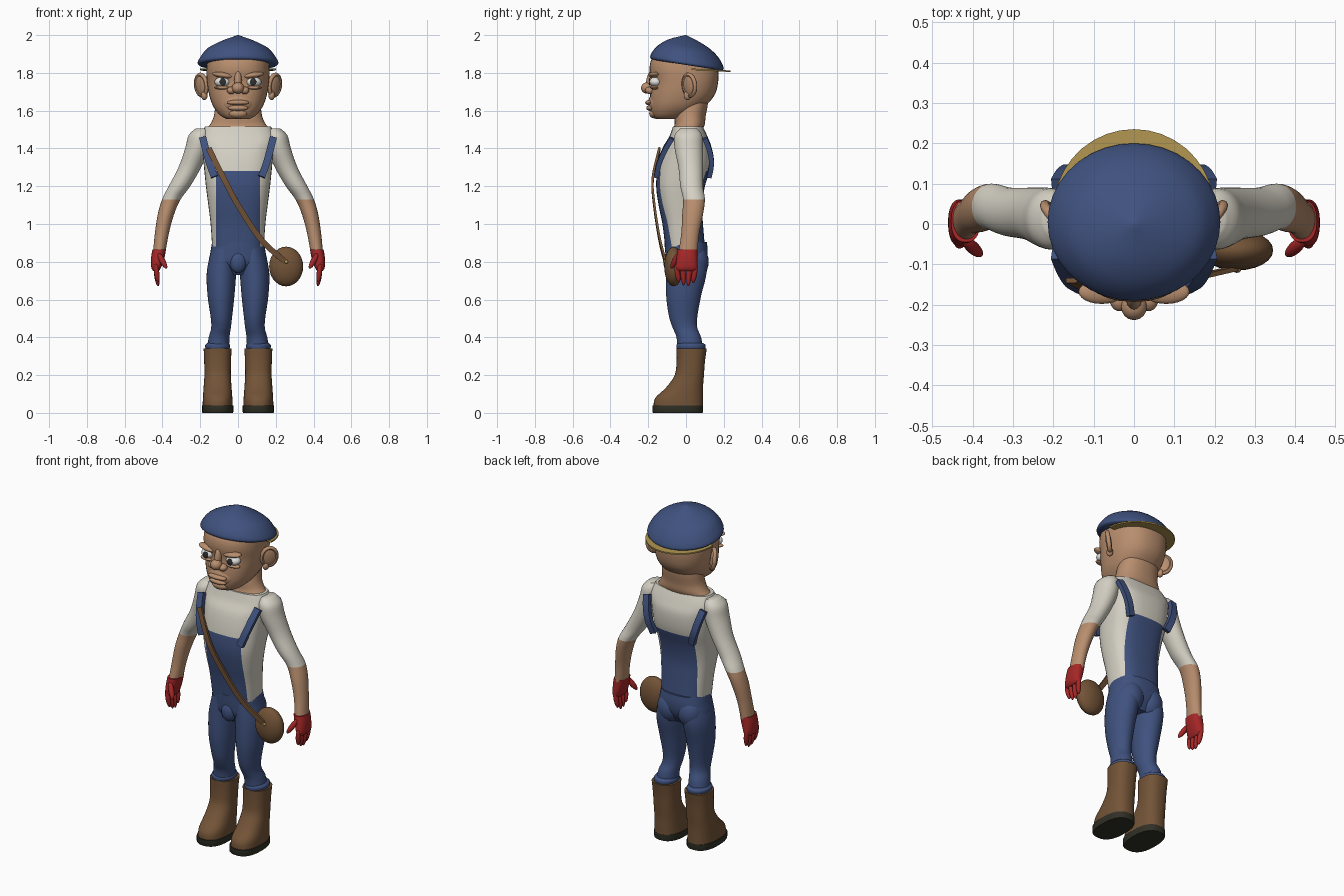
import bpy, bmesh, math
from mathutils import Vector, Matrix, Euler

cube = bpy.data.objects.get("Cube")
if cube:
    bpy.data.objects.remove(cube, do_unlink=True)


def material(name, *rgb):
    mat = bpy.data.materials.new(name)
    mat.use_nodes = True
    mat.diffuse_color = (*rgb, 1)
    shader = next(node for node in mat.node_tree.nodes if node.type == "BSDF_PRINCIPLED")
    shader.inputs["Base Color"].default_value = (*rgb, 1)
    return mat


skin = material("skin", .48, .27, .155)
blue = material("denim blue", .05, .083, .21)
cloth = material("off white cloth", .66, .63, .55)
leather = material("brown leather", .17, .087, .038)
red = material("glove red", .38, .02, .02)
rubber = material("dark rubber", .03, .03, .02)
gold = material("gold", .43, .3, .08)
white = material("eye white", .75, .75, .72)
dark = material("iris dark", .03, .03, .03)


def finish(name, bm, mats, mirror=False, rule=None):
    """Turn a bmesh into a smooth object, coloured by an optional rule."""
    bmesh.ops.recalc_face_normals(bm, faces=bm.faces)
    for face in bm.faces:
        face.smooth = True
        if rule:
            face.material_index = rule(face.calc_center_median())
    mesh = bpy.data.meshes.new(name)
    bm.to_mesh(mesh)
    bm.free()
    mesh.set_sharp_from_angle(angle=math.radians(45))
    for mat in mats:
        mesh.materials.append(mat)
    obj = bpy.data.objects.new(name, mesh)
    bpy.context.scene.collection.objects.link(obj)
    if mirror:
        modifier = obj.modifiers.new("Mirror", "MIRROR")
        modifier.use_mirror_merge = False


def spline(rows, steps):
    """Smooth interpolation through rows of numbers."""
    out = []
    last = len(rows) - 1
    for i in range(last):
        before, start = rows[max(i - 1, 0)], rows[i]
        end, after = rows[i + 1], rows[min(i + 2, last)]
        for step in range(steps):
            t = step / steps
            out.append([q + t / 2 * (r - p + t * (2 * p - 5 * q + 4 * r - u
                                                  + t * (3 * (q - r) + u - p)))
                        for p, q, r, u in zip(before, start, end, after)])
    return out + [list(rows[-1])]


def bridge(rings):
    """Join rings of points and close both ends."""
    bm = bmesh.new()
    loops = [[bm.verts.new(point) for point in ring] for ring in rings]
    count = len(loops[0])
    for low, high in zip(loops, loops[1:]):
        for i in range(count):
            j = (i + 1) % count
            bm.faces.new((low[i], low[j], high[j], high[i]))
    bm.faces.new(loops[0][::-1])
    bm.faces.new(loops[-1])
    return bm


def loft(rows, power=2, steps=4, centre=0, sides=36):
    """Rows are height, half width, front y, back y and, if it varies, centre x."""
    rings = []
    for z, width, front, back, *shift in spline(rows, steps):
        ring = []
        for i in range(sides):
            angle = math.tau * i / sides
            across, deep = (math.copysign(abs(v) ** (2 / power), v)
                            for v in (math.cos(angle), math.sin(angle)))
            ring.append((sum(shift, centre) + width * across,
                         (front + back + (back - front) * deep) / 2, z))
        rings.append(ring)
    return bridge(rings)


def cut(bm, point, normal, remove=False):
    bmesh.ops.bisect_plane(bm, geom=bm.verts[:] + bm.edges[:] + bm.faces[:],
                           plane_co=point, plane_no=normal, clear_outer=remove)


def ball(name, centre, radii, mat, mirror=False, turn=(0, 0, 0)):
    bm = bmesh.new()
    place = Matrix.LocRotScale(Vector(centre), Euler(turn), Vector(radii))
    bmesh.ops.create_uvsphere(bm, u_segments=24, v_segments=14, radius=1, matrix=place)
    finish(name, bm, [mat], mirror)


def ribbon(name, points, width, thickness, mat, mirror=False):
    """Flat strap that follows a path, its broad side facing y."""
    path = [Vector(point) for point in spline(points, 5)]
    rings = []
    for i, point in enumerate(path):
        along = (path[min(i + 1, len(path) - 1)] - path[max(i - 1, 0)]).normalized()
        side = along.cross(Vector((0, 1, 0))).normalized()
        out = side.cross(along) * thickness / 2
        side *= width / 2
        rings.append([point + side + out, point - side + out,
                      point - side - out, point + side - out])
    finish(name, bridge(rings), [mat], mirror)


# Torso: shirt with the bib cut in front and back
bib_side, bib_top = .117, 1.28
torso = loft([(.88, .137, -.11, .1), (1, .145, -.125, .09), (1.1, .157, -.145, .085),
              (1.2, .17, -.158, .1), (1.3, .18, -.15, .13), (1.4, .19, -.125, .135),
              (1.46, .2, -.09, .115), (1.515, .175, -.07, .09)], 2.7)
for sign in (-1, 1):
    cut(torso, (sign * bib_side, 0, 0), (1, 0, 0))
cut(torso, (0, 0, bib_top), (0, 0, 1))
finish("shirt_and_bib", torso, [cloth, blue],
       rule=lambda p: int(abs(p.x) < bib_side and p.z < bib_top))

# Suspenders and shoulder bag
for name, depths in (("front_suspender", (-.075, -.113, -.143, -.157)),
                     ("back_suspender", (.1, .125, .135, .122))):
    path = [(x, y, z) for x, y, z in zip((.186, .17, .15, .125), depths, (1.455, 1.39, 1.32, 1.25))]
    ribbon(name, path, .038, .026, blue, True)
ribbon("bag_strap", [(-.155, -.14, 1.4), (-.075, -.176, 1.24), (0, -.168, 1.1),
                     (.12, -.14, .92), (.25, -.11, .8)], .03, .012, leather)
ball("bag", (.255, -.065, .775), (.09, .05, .105), leather)
ball("bag_button", (.255, -.114, .8), (.01, .007, .01), gold)

# Arms: sleeve to the elbow, then bare forearm
sleeve_end = 1.13
arm = loft([(1.505, .035, -.03, .06, .19), (1.47, .058, -.06, .085, .203), (1.4, .065, -.06, .09, .215),
            (1.3, .06, -.04, .09, .255), (1.2, .057, -.03, .09, .31),
            (sleeve_end, .049, -.015, .1, .353), (1.05, .043, -.02, .09, .382),
            (.95, .037, -.025, .07, .403), (.85, .033, -.04, .06, .417)])
cut(arm, (0, 0, sleeve_end), (0, 0, 1))
finish("arm", arm, [skin, cloth], True, lambda p: int(p.z > sleeve_end))

# Gloves
palm = loft([(.865, .036, -.045, .06, .417), (.82, .035, -.05, .06, .425),
             (.77, .026, -.055, .06, .433), (.75, .014, -.045, .05, .433)], 2.4)
finish("glove_palm", palm, [red], True)
for i, length in enumerate((.05, .058, .06, .052)):
    ball("finger", (.43, .03 * i - .045, .79 - length), (.014, .014, length), red, True,
         (.15 - .1 * i, .12, 0))
ball("thumb", (.4, -.058, .805), (.015, .016, .05), red, True, (-.4, .5, 0))

# Trousers
hips = loft([(.905, .137, -.114, .11), (.85, .146, -.11, .115), (.79, .154, -.1, .105),
             (.73, .12, -.06, .07)], 2.4)
finish("trouser_hips", hips, [blue])
leg = loft([(.87, .066, -.1, .1, .072), (.75, .078, -.105, .11, .087), (.62, .071, -.105, .08, .09),
            (.51, .057, -.09, .06, .088), (.45, .052, -.07, .06, .09), (.4, .055, -.05, .08, .1),
            (.33, .06, -.045, .09, .107)])
finish("trouser_leg", leg, [blue], True)
foot_x = .108
cuff = loft([(.335, .06, -.045, .1), (.345, .065, -.05, .103), (.36, .065, -.05, .103),
             (.37, .055, -.04, .09)], centre=foot_x)
finish("trouser_cuff", cuff, [blue], True)
ball("buttock", (.066, .05, .8), (.074, .07, .09), blue, True)
ball("trouser_front", (0, -.085, .8), (.045, .035, .06), blue)

# Boots
boot = loft([(.035, .079, -.172, .09), (.08, .078, -.162, .09), (.135, .074, -.105, .09),
             (.2, .07, -.06, .095), (.27, .071, -.05, .1), (.342, .074, -.05, .11)], 2.4, centre=foot_x)
finish("boot", boot, [leather], True)
sole = loft([(0, .08, -.174, .088), (.006, .083, -.178, .09), (.038, .083, -.178, .09)],
            2.5, steps=1, centre=foot_x)
finish("boot_sole", sole, [rubber], True)

# Neck and head
neck = loft([(1.505, .17, -.066, .09), (1.53, .146, -.06, .1), (1.57, .128, -.06, .104),
             (1.63, .12, -.05, .115), (1.7, .11, -.04, .12)], 2.2)
finish("neck", neck, [skin])
head = loft([(1.555, .06, -.16, -.03), (1.575, .094, -.178, .02), (1.62, .13, -.19, .095),
             (1.68, .152, -.19, .15), (1.75, .164, -.183, .17), (1.82, .167, -.193, .17),
             (1.88, .155, -.178, .15), (1.93, .11, -.12, .11)], 2.3)
finish("head", head, [skin])

# Face
ball("nose_tip", (0, -.205, 1.72), (.032, .033, .03), skin)
ball("nose_bridge", (0, -.184, 1.76), (.02, .026, .06), skin, turn=(-.2, 0, 0))
ball("nostril", (.036, -.19, 1.707), (.023, .026, .02), skin, True)
ball("muzzle", (0, -.15, 1.64), (.085, .05, .06), skin)
ball("upper_lip", (0, -.194, 1.643), (.06, .022, .014), skin)
ball("lower_lip", (0, -.19, 1.614), (.054, .02, .015), skin)
ball("chin", (0, -.165, 1.585), (.05, .03, .026), skin)
ball("eyeball", (.082, -.16, 1.752), (.042, .035, .027), white, True)
ball("iris", (.08, -.192, 1.752), (.017, .005, .02), dark, True)
ball("brow", (.08, -.168, 1.788), (.058, .03, .016), skin, True, (0, -.15, 0))
ball("lower_lid", (.082, -.166, 1.722), (.046, .024, .01), skin, True)

# Ears: bowl, rolled rim and lobe
tilt = (0, .12, -.75)
ear_centre = Vector((.194, .018, 1.735))
ball("ear_bowl", ear_centre, (.016, .042, .06), skin, True, tilt)
ear_place = Matrix.LocRotScale(ear_centre, Euler(tilt), None)
circle = [(math.cos(math.tau * i / 24), math.sin(math.tau * i / 24)) for i in range(24)]
roll = .012
rim = [[ear_place @ Vector((roll * u, (.04 + roll * v) * c, (.055 + roll * v) * s))
        for u, v in circle[::3]] for c, s in circle + circle[:1]]
finish("ear_rim", bridge(rim), [skin], True)
ball("ear_lobe", (.178, .008, 1.68), (.017, .02, .024), skin, True)

# Cap tipped to the back, with a visor behind
cap = loft([(1.842, .205, -.18, .19), (1.855, .214, -.19, .2), (1.89, .196, -.175, .185),
            (1.93, .16, -.14, .15), (1.967, .088, -.085, .09), (2, .002, -.002, .002)])
for vert in cap.verts:
    vert.co.z -= .155 * vert.co.y
finish("cap", cap, [blue])
visor = loft([(1.81, .2, -.17, .235), (1.818, .2, -.17, .235)], steps=1)
cut(visor, (0, .03, 0), (0, -1, 0), True)
for vert in visor.verts:
    vert.co.z -= .05 * (vert.co.y - .13)
finish("cap_visor", visor, [gold])
